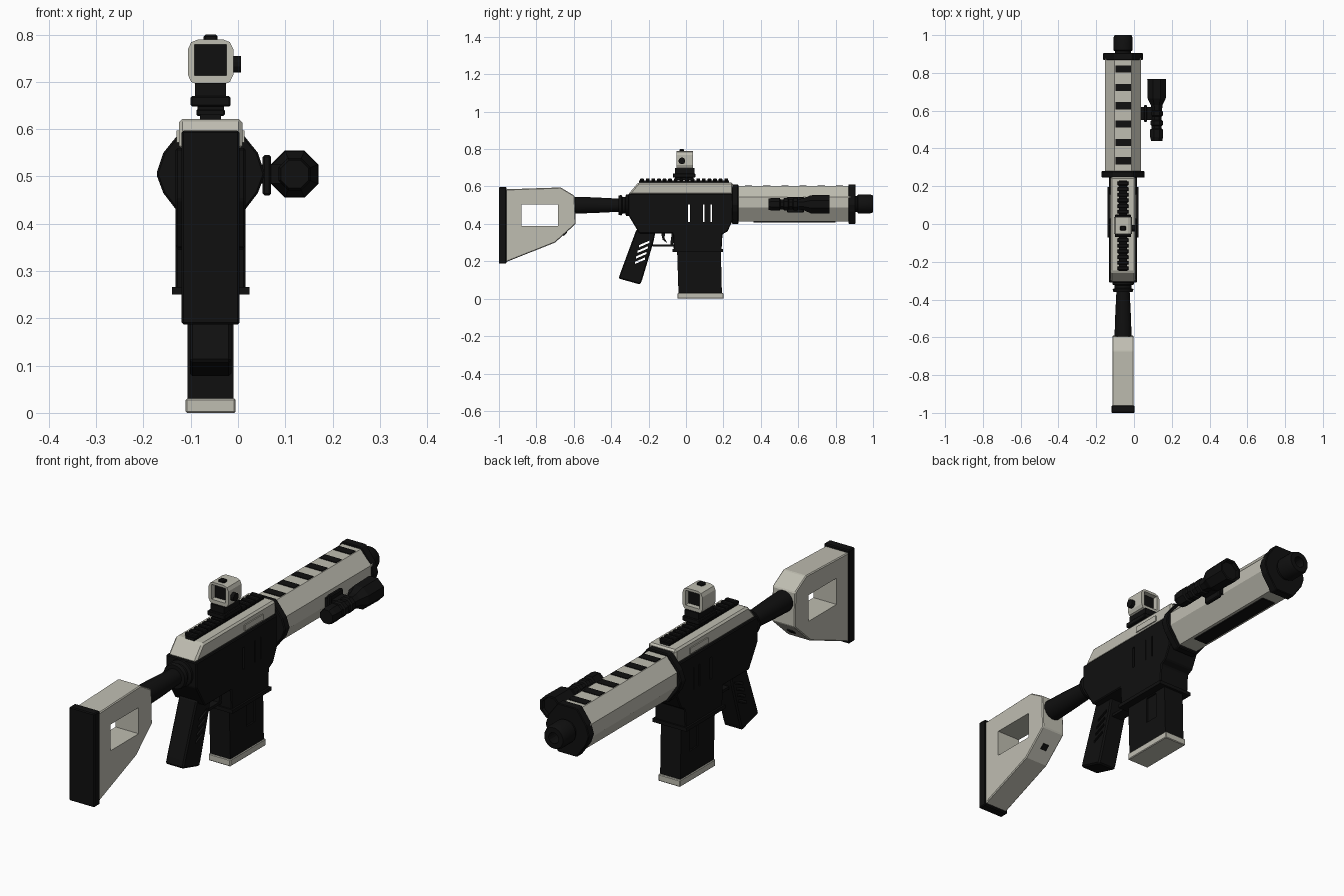
import bpy, bmesh, math
from mathutils import Vector

if "Cube" in bpy.data.objects:
    bpy.data.objects.remove(bpy.data.objects["Cube"], do_unlink=True)

CX, CZ = -0.058, 0.507   # bore line


def material(name, rgb):
    m = bpy.data.materials.new(name)
    m.use_nodes = True
    m.diffuse_color = (*rgb, 1)
    bsdf = m.node_tree.nodes["Principled BSDF"]
    bsdf.inputs["Base Color"].default_value = (*rgb, 1)
    bsdf.inputs["Roughness"].default_value = 0.6
    return m


LIGHT = material("warm light grey", (0.52, 0.51, 0.44))
BLACK = material("matte black", (0.005, 0.005, 0.005))


def finish(bm, name, mat, bevel=0):
    bmesh.ops.recalc_face_normals(bm, faces=bm.faces)
    me = bpy.data.meshes.new(name)
    bm.to_mesh(me)
    bm.free()
    ob = bpy.data.objects.new(name, me)
    bpy.context.collection.objects.link(ob)
    me.materials.append(mat)
    if bevel:
        mod = ob.modifiers.new("edge", "BEVEL")
        mod.width, mod.segments = bevel, 1
        mod.limit_method = "ANGLE"
    return ob


def prism(name, pts, a, b, mat, axis="x", bevel=0):
    """Extrude a (y, z) outline along x, or an (x, z) outline along y."""
    bm = bmesh.new()
    place = (lambda p, t: (t, *p)) if axis == "x" else (lambda p, t: (p[0], t, p[1]))
    ends = [[bm.verts.new(place(p, t)) for p in pts] for t in (a, b)]
    n = len(pts)
    for ring in ends:
        bm.faces.new(ring)
    for i in range(n):
        j = (i + 1) % n
        bm.faces.new((ends[0][i], ends[0][j], ends[1][j], ends[1][i]))
    return finish(bm, name, mat, bevel)


def side(name, pts, half, mat, bevel=0):
    return prism(name, pts, CX - half, CX + half, mat, "x", bevel)


def box(name, xs, ys, zs, mat, bevel=0):
    y0, y1 = ys
    z0, z1 = zs
    return prism(name, [(y0, z0), (y1, z0), (y1, z1), (y0, z1)], *xs, mat, "x", bevel)


def mid(name, half, ys, zs, mat, bevel=0):
    return box(name, (CX - half, CX + half), ys, zs, mat, bevel)


def lathe(name, profile, x, z, sides, mat, smooth=False):
    """Turn a (y, radius) profile about an axis along y."""
    bm = bmesh.new()
    rings = []
    for y, r in profile:
        angles = [2 * math.pi * (i + 0.5) / sides for i in range(sides)]
        rings.append([bm.verts.new((x + r * math.cos(t), y, z + r * math.sin(t))) for t in angles])
    for p, q in zip(rings, rings[1:]):
        for i in range(sides):
            j = (i + 1) % sides
            bm.faces.new((p[i], p[j], q[j], q[i]))
    bm.faces.new(rings[0])
    bm.faces.new(rings[-1])
    ob = finish(bm, name, mat)
    if smooth:
        bpy.context.view_layer.objects.active = ob
        ob.select_set(True)
        bpy.ops.object.shade_smooth_by_angle(angle=math.radians(35))
        ob.select_set(False)
    return ob


def cut(target, cutters):
    for c in cutters:
        mod = target.modifiers.new("cut", "BOOLEAN")
        mod.operation, mod.solver, mod.object = "DIFFERENCE", "EXACT", c
    bpy.context.view_layer.update()
    me = bpy.data.meshes.new_from_object(target.evaluated_get(bpy.context.evaluated_depsgraph_get()))
    target.modifiers.clear()
    target.data = me
    for c in cutters:
        bpy.data.objects.remove(c, do_unlink=True)


def mirrored(right):
    """Complete a half outline of (x, z) offsets about the bore line."""
    return [(CX + x, z) for x, z in right] + [(CX - x, z) for x, z in reversed(right)]


# Shoulder stock with window and butt pad
stock = side("stock", [(-0.965, 0.585), (-0.67, 0.595), (-0.595, 0.55), (-0.59, 0.40),
                       (-0.70, 0.30), (-0.965, 0.195)], 0.056, LIGHT, 0.004)
cut(stock, [mid("window_cutter", 0.2, (-0.88, -0.685), (0.39, 0.505), LIGHT)])
mid("butt_pad", 0.061, (-1.0, -0.96), (0.187, 0.597), BLACK, 0.004)
side("stock_bolt", [(-0.655, 0.335), (-0.635, 0.353), (-0.64, 0.36), (-0.66, 0.342)], 0.014, BLACK)

# Buffer tube and collar
lathe("buffer_tube", [(-0.60, 0.046), (-0.50, 0.043), (-0.36, 0.036), (-0.36, 0.052),
                      (-0.345, 0.056), (-0.34, 0.045), (-0.325, 0.045), (-0.32, 0.058), (-0.29, 0.058)],
      CX, 0.50, 16, BLACK, True)

# Lower receiver with magazine well
receiver = side("lower_receiver", [(-0.31, 0.56), (-0.31, 0.45), (-0.25, 0.35), (-0.07, 0.35), (-0.065, 0.26),
                                   (0.19, 0.26), (0.195, 0.345), (0.222, 0.36), (0.25, 0.42), (0.25, 0.56)],
                0.074, BLACK, 0.004)
slots = [mid("slot_cutter", 0.2, (y - w, y + w), (0.41, 0.505), BLACK)
         for y, w in ((0.016, 0.006), (0.095, 0.003), (0.135, 0.003))]
cut(receiver, slots)
mid("magazine_well_lip", 0.082, (-0.072, 0.197), (0.25, 0.266), BLACK)

# Upper receiver and side panels
side("upper_receiver", [(-0.31, 0.557), (0.25, 0.557), (0.25, 0.622), (-0.255, 0.622)], 0.067, LIGHT, 0.008)
for s in (-1, 1):
    x = CX + s * 0.069
    box("ejection_panel", (x - 0.003, x + 0.003), (0.03, 0.155), (0.572, 0.597), LIGHT)

# Top rail
mid("rail_base", 0.022, (-0.25, 0.23), (0.62, 0.632), BLACK)
for i in range(16):
    y = -0.235 + 0.03 * i
    mid("rail_tooth", 0.03, (y - 0.01, y + 0.01), (0.628, 0.643), BLACK, 0.003)

# Magazine
magazine = side("magazine", [(-0.048, 0.27), (-0.04, 0.025), (0.192, 0.025), (0.186, 0.27)], 0.049, BLACK)
cut(magazine, [box("panel_cutter", (CX + s * 0.05 - 0.008, CX + s * 0.05 + 0.008),
                   (0.07, 0.13), (0.13, 0.245), BLACK) for s in (-1, 1)])
mid("magazine_base", 0.053, (-0.046, 0.2), (0, 0.03), LIGHT, 0.003)

# Pistol grip with slanted slots
grip = side("pistol_grip", [(-0.265, 0.37), (-0.16, 0.37), (-0.175, 0.30), (-0.235, 0.10), (-0.245, 0.076),
                            (-0.36, 0.108), (-0.35, 0.14)], 0.044, BLACK, 0.006)
grip_slots = []
for i in range(4):
    y, z = -0.25 - 0.008 * i, 0.275 - 0.03 * i
    grip_slots.append(side("grip_cutter", [(y, z), (y + 0.055, z + 0.024), (y + 0.055, z + 0.036),
                                           (y, z + 0.012)], 0.2, BLACK))
cut(grip, grip_slots)

# Trigger and guard
mid("guard_bottom", 0.025, (-0.18, -0.06), (0.278, 0.29), BLACK)
side("guard_front", [(-0.085, 0.285), (-0.07, 0.285), (-0.06, 0.36), (-0.075, 0.36)], 0.025, BLACK)
side("trigger", [(-0.135, 0.36), (-0.11, 0.36), (-0.115, 0.325), (-0.1, 0.298), (-0.125, 0.315)], 0.01, BLACK)

# Handguard, end collars, top slots and lower insert
prism("handguard", mirrored([(0.045, 0.412), (0.095, 0.487), (0.095, 0.545), (0.045, 0.603)]),
      0.26, 0.88, LIGHT, "y")
flange = [(0.05, 0.4), (0.1, 0.465), (0.115, 0.505), (0.1, 0.55), (0.05, 0.612)]
prism("rear_collar", mirrored(flange), 0.245, 0.28, BLACK, "y", 0.004)
prism("front_collar", mirrored([(x * 0.92, z) for x, z in flange]), 0.868, 0.906, BLACK, "y", 0.003)
for i in range(6):
    y = 0.335 + 0.097 * i
    mid("vent_slot", 0.041, (y - 0.019, y + 0.019), (0.598, 0.606), BLACK)
mid("lower_insert", 0.032, (0.36, 0.80), (0.407, 0.415), BLACK)

# Muzzle
muzzle = lathe("muzzle", [(0.89, 0.044), (0.915, 0.044), (0.92, 0.052), (0.985, 0.052), (1.0, 0.046)],
               CX, CZ, 16, BLACK, True)
cut(muzzle, [lathe("bore_cutter", [(0.93, 0.024), (1.05, 0.024)], CX, CZ, 16, BLACK)])

# Reflex sight on its mount
mid("sight_clamp", 0.028, (-0.06, 0.04), (0.635, 0.652), BLACK)
mid("sight_plate", 0.042, (-0.07, 0.05), (0.648, 0.67), BLACK, 0.003)
mid("sight_riser", 0.033, (-0.06, 0.045), (0.665, 0.698), BLACK)
outline = [(0.026, 0.694), (0.041, 0.70), (0.048, 0.715), (0.048, 0.769), (0.041, 0.784), (0.026, 0.79)]
sight = prism("sight_housing", mirrored(outline), -0.052, 0.038, LIGHT, "y")
cut(sight, [mid("sight_cutter", 0.034, ys, (0.714, 0.779), LIGHT) for ys in ((-0.1, -0.025), (0.012, 0.1))])
for y in (-0.029, 0.010):
    mid("sight_lens", 0.034, (y, y + 0.006), (0.714, 0.779), BLACK)
mid("sight_button", 0.015, (-0.035, -0.01), (0.785, 0.8), BLACK, 0.004)
knob = lathe("sight_knob", [(-0.012, 0.018), (0.006, 0.018)], 0, 0, 12, BLACK)
knob.rotation_euler.z = -math.pi / 2
knob.location = Vector((0, -0.022, 0.737))

# Side light on its bracket
LX = 0.12
lathe("side_light", [(0.44, 0.032), (0.46, 0.037), (0.50, 0.037), (0.505, 0.029), (0.52, 0.029),
                     (0.525, 0.036), (0.545, 0.036), (0.55, 0.029), (0.57, 0.029), (0.575, 0.036),
                     (0.595, 0.036), (0.60, 0.03), (0.63, 0.034), (0.665, 0.052), (0.768, 0.054),
                     (0.768, 0.044), (0.755, 0.042)], LX, 0.505, 8, BLACK)
box("light_bracket", (0.03, 0.095), (0.55, 0.62), (0.485, 0.525), BLACK)
box("light_clamp", (0.052, 0.07), (0.54, 0.63), (0.46, 0.545), BLACK, 0.004)
